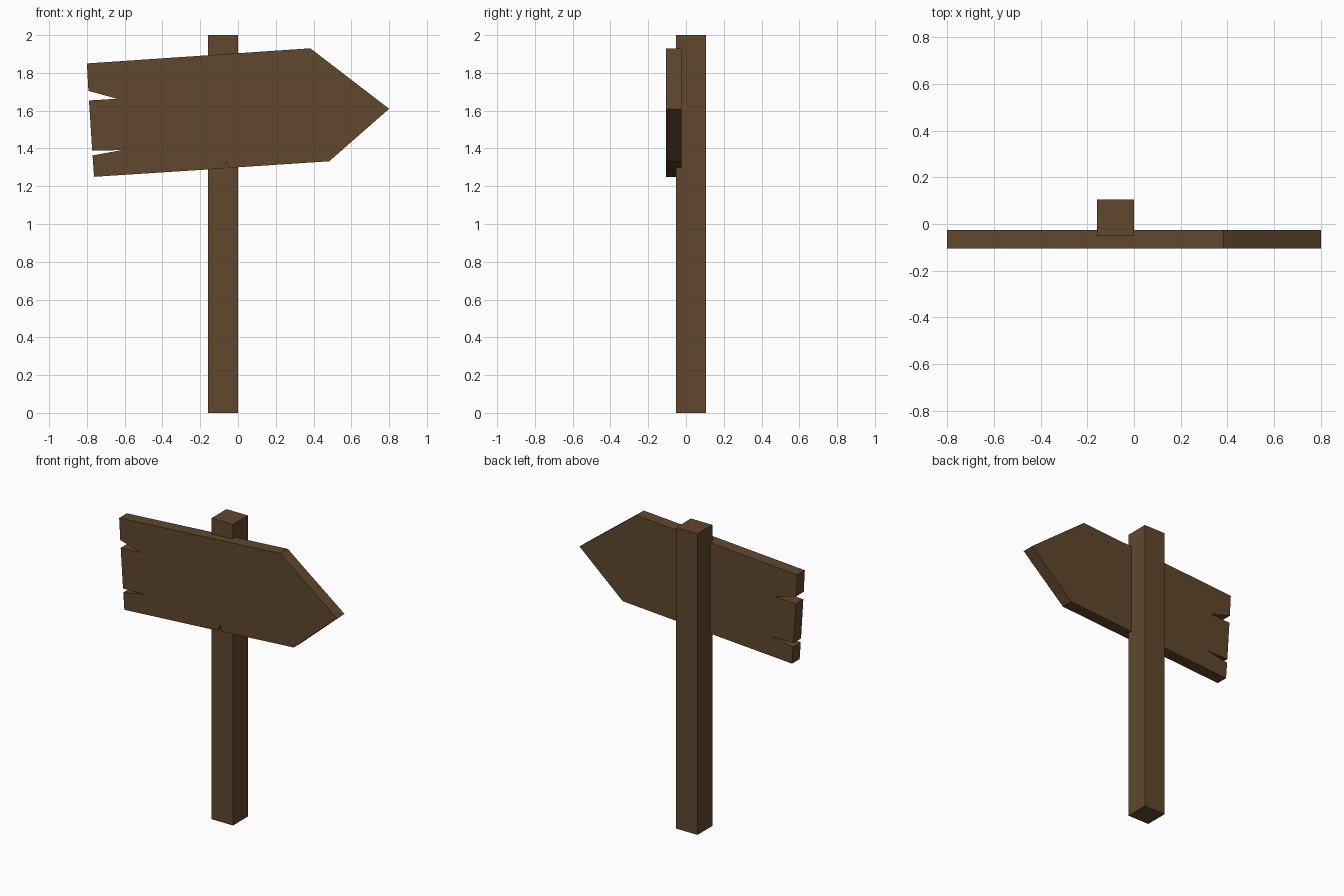
import bpy
import bmesh
from mathutils import Vector

default = bpy.data.objects.get("Cube")
if default:
    bpy.data.objects.remove(default, do_unlink=True)

# One brown wood colour for the whole sign
wood = bpy.data.materials.new("brown_wood")
colour = (0.118, 0.063, 0.027, 1.0)
wood.diffuse_color = colour
wood.use_nodes = True
bsdf = wood.node_tree.nodes["Principled BSDF"]
bsdf.inputs["Base Color"].default_value = colour
bsdf.inputs["Roughness"].default_value = 0.9


def extrude_outline(name, outline, direction):
    """Turn a flat outline into a solid prism along the given direction."""
    bm = bmesh.new()
    face = bm.faces.new([bm.verts.new(p) for p in outline])
    result = bmesh.ops.extrude_face_region(bm, geom=[face], use_keep_orig=True)
    moved = [g for g in result["geom"] if isinstance(g, bmesh.types.BMVert)]
    bmesh.ops.translate(bm, verts=moved, vec=Vector(direction))
    bmesh.ops.recalc_face_normals(bm, faces=bm.faces[:])
    mesh = bpy.data.meshes.new(name)
    bm.to_mesh(mesh)
    bm.free()
    mesh.materials.append(wood)
    obj = bpy.data.objects.new(name, mesh)
    bpy.context.collection.objects.link(obj)
    return obj


# Square post
left, right, front, back, height = -0.158, 0.0, -0.052, 0.105, 2.0
corners = [(left, front, 0), (right, front, 0), (right, back, 0), (left, back, 0)]
extrude_outline("post", corners, (0, 0, height))

# Tilted arrow board: pointed end, bottom nick and two splits in the tail
arrow_end = [(-0.80, 1.85), (0.383, 1.93), (0.80, 1.61), (0.483, 1.332)]
bottom_nick = [(-0.05, 1.297), (-0.058, 1.335), (-0.078, 1.294)]
lower_split = [(-0.762, 1.25), (-0.77, 1.363), (-0.615, 1.391), (-0.772, 1.389)]
upper_split = [(-0.789, 1.654), (-0.64, 1.663), (-0.792, 1.705)]
profile = arrow_end + bottom_nick + lower_split + upper_split
board_front, thickness = -0.105, 0.08
extrude_outline("arrow_board", [(x, board_front, z) for x, z in profile], (0, thickness, 0))
